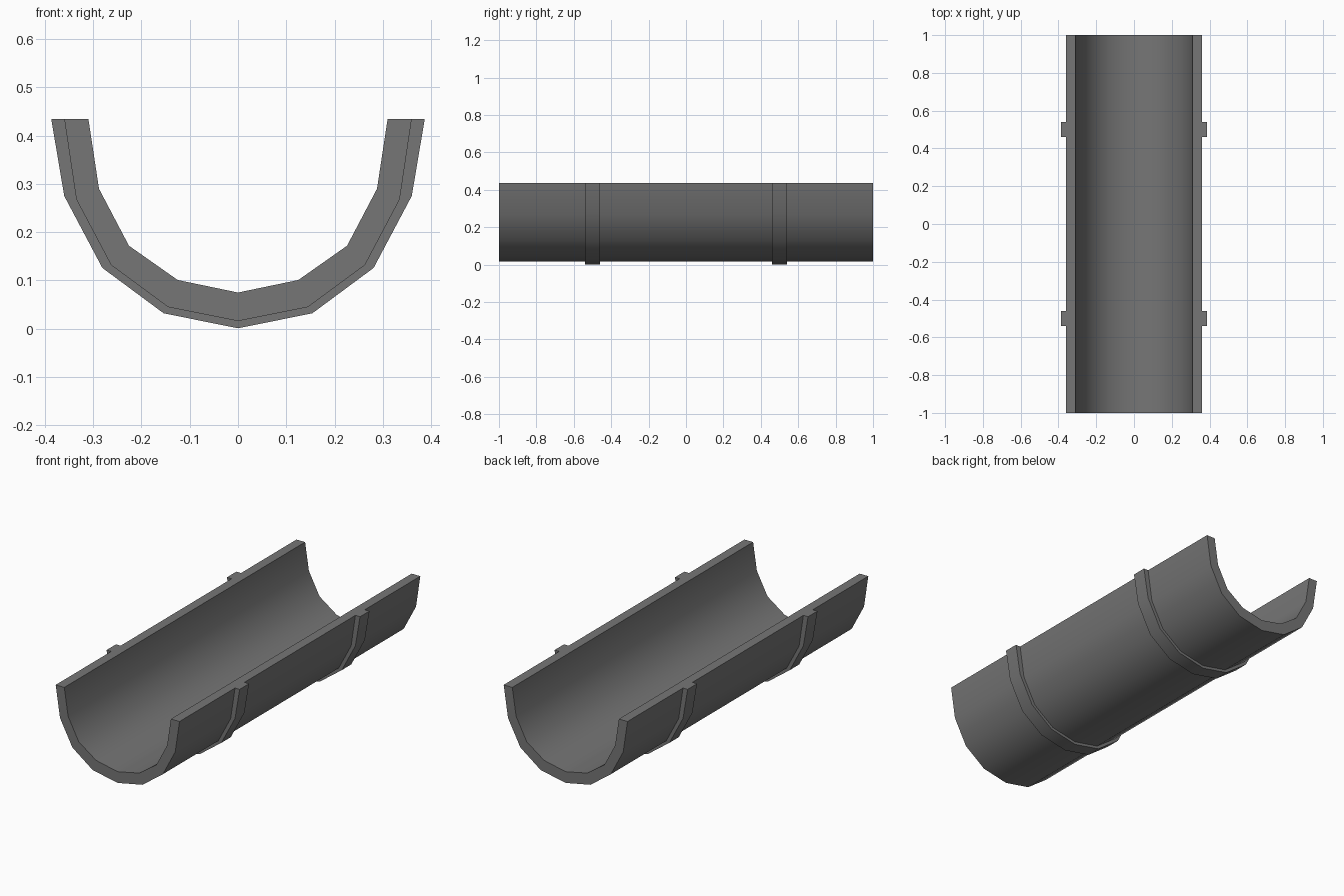
import bpy
import bmesh
import math

cube = bpy.data.objects.get("Cube")
if cube:
    bpy.data.objects.remove(cube, do_unlink=True)

# One dark grey for everything
grey = bpy.data.materials.new("dark grey")
grey.use_nodes = True
colour = (0.18, 0.18, 0.18, 1)
grey.diffuse_color = colour
grey.node_tree.nodes["Principled BSDF"].inputs["Base Color"].default_value = colour

# Half profiles (x, z), from the rim down to the keel
INNER = [(0.31, 0.435), (0.288, 0.29), (0.226, 0.172), (0.125, 0.101), (0, 0.075)]
OUTER = [(0.36, 0.435), (0.335, 0.268), (0.263, 0.132), (0.145, 0.045), (0, 0.016)]
STRAP = [(0.387, 0.435), (0.36, 0.275), (0.281, 0.126), (0.154, 0.032), (0, 0.001)]


def mirrored(half):
    return half + [(-x, z) for x, z in reversed(half[:-1])]


def channel(name, inside, outside, y0, y1):
    """Sweep a U-shaped wall between two profiles along y."""
    a, b = mirrored(inside), mirrored(outside)
    bm = bmesh.new()
    rows = [[bm.verts.new((x, y, z)) for x, z in p]
            for p, y in ((a, y0), (b, y0), (b, y1), (a, y1))]
    # Front end, outside, back end and inside
    for r, row in enumerate(rows):
        nxt = rows[(r + 1) % len(rows)]
        for i in range(len(row) - 1):
            bm.faces.new((row[i], row[i + 1], nxt[i + 1], nxt[i]))
    # Flat rims
    for i in (0, -1):
        bm.faces.new([row[i] for row in rows])
    bmesh.ops.recalc_face_normals(bm, faces=bm.faces)
    mesh = bpy.data.meshes.new(name)
    bm.to_mesh(mesh)
    bm.free()
    mesh.materials.append(grey)
    obj = bpy.data.objects.new(name, mesh)
    bpy.context.collection.objects.link(obj)
    bpy.ops.object.select_all(action="DESELECT")
    obj.select_set(True)
    bpy.context.view_layer.objects.active = obj
    bpy.ops.object.shade_smooth_by_angle(angle=math.radians(40))


# Long open trough
channel("trough", INNER, OUTER, -1, 1)

# Two raised straps around the outside
for name, y in (("front_strap", -0.5), ("back_strap", 0.5)):
    channel(name, OUTER, STRAP, y - 0.039, y + 0.039)
